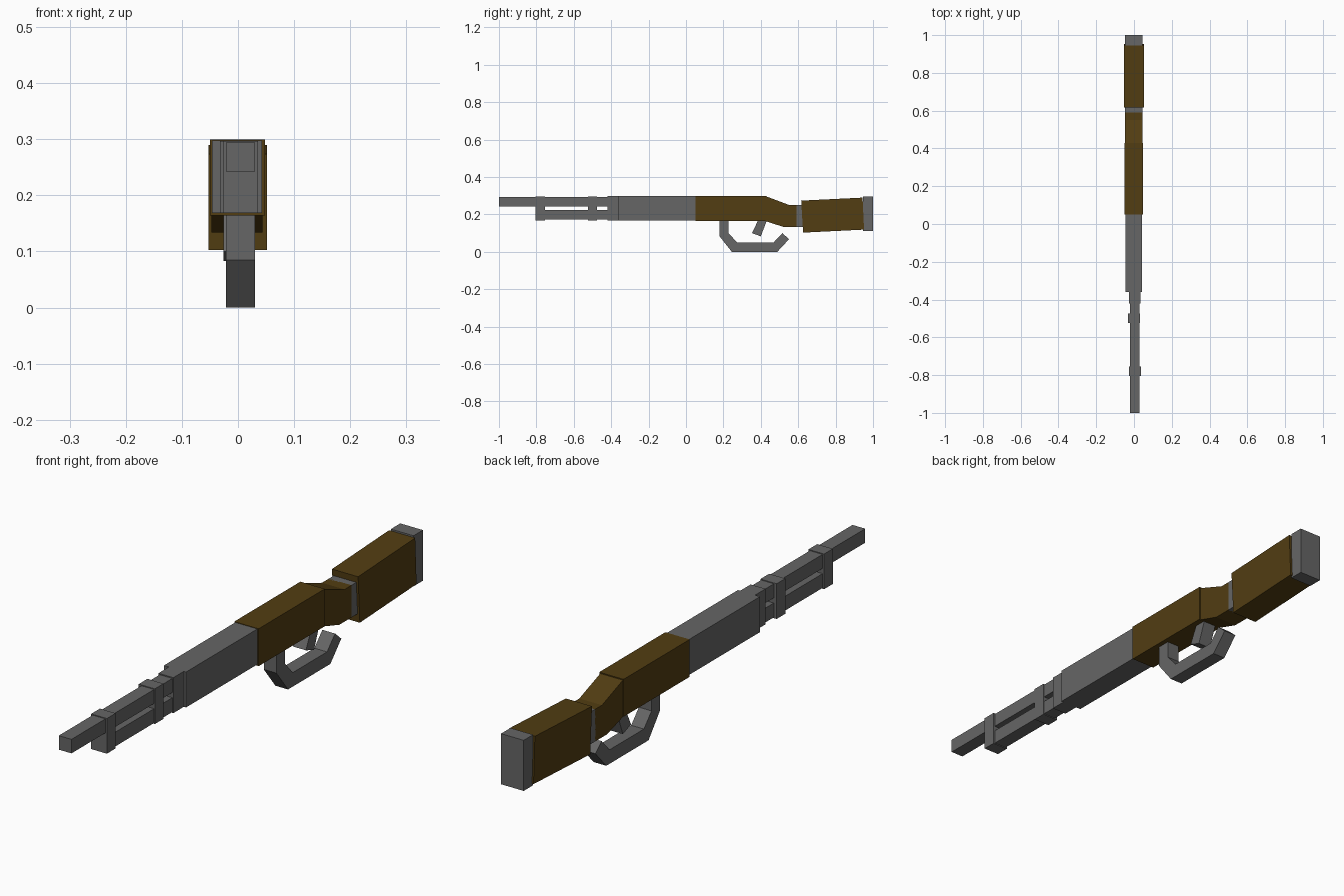
import bpy, bmesh

cube = bpy.data.objects.get("Cube")
if cube:
    bpy.data.objects.remove(cube, do_unlink=True)


def material(name, rgb):
    m = bpy.data.materials.new(name)
    m.use_nodes = True
    m.diffuse_color = (*rgb, 1)
    bsdf = next(n for n in m.node_tree.nodes if n.type == 'BSDF_PRINCIPLED')
    bsdf.inputs["Base Color"].default_value = (*rgb, 1)
    bsdf.inputs["Roughness"].default_value = 0.8
    return m


STEEL = material("dark grey steel", (0.133, 0.133, 0.133))
WOOD = material("brown wood", (0.085, 0.047, 0.006))


def plate(name, profile, x0, x1, mat):
    """Extrude a side profile of (y, z) points from x0 to x1."""
    bm = bmesh.new()
    face = bm.faces.new([bm.verts.new((x0, y, z)) for y, z in profile])
    ext = bmesh.ops.extrude_face_region(bm, geom=[face])
    moved = [g for g in ext["geom"] if isinstance(g, bmesh.types.BMVert)]
    bmesh.ops.translate(bm, vec=(x1 - x0, 0, 0), verts=moved)
    bmesh.ops.recalc_face_normals(bm, faces=bm.faces)
    mesh = bpy.data.meshes.new(name)
    bm.to_mesh(mesh)
    bm.free()
    mesh.materials.append(mat)
    obj = bpy.data.objects.new(name, mesh)
    bpy.context.collection.objects.link(obj)
    return obj


def box(name, y0, y1, z0, z1, x0, x1, mat):
    return plate(name, [(y0, z0), (y1, z0), (y1, z1), (y0, z1)], x0, x1, mat)


# Barrel, magazine tube and the bands that join them
box("barrel", -1.0, -0.35, 0.243, 0.294, -0.021, 0.03, STEEL)
box("magazine_tube", -0.80, -0.35, 0.172, 0.224, -0.021, 0.03, STEEL)
box("front_band", -0.805, -0.755, 0.169, 0.297, -0.027, 0.036, STEEL)
box("middle_band", -0.525, -0.475, 0.169, 0.297, -0.032, 0.033, STEEL)
box("rear_band", -0.42, -0.355, 0.169, 0.298, -0.026, 0.034, STEEL)

# Receiver and wooden body
box("receiver", -0.36, 0.06, 0.169, 0.298, -0.046, 0.043, STEEL)
box("wooden_body", 0.05, 0.43, 0.164, 0.30, -0.05, 0.048, WOOD)

# Sloping grip behind the body
plate("grip", [(0.425, 0.164), (0.52, 0.134), (0.59, 0.134), (0.59, 0.251),
               (0.55, 0.251), (0.425, 0.298)], -0.047, 0.044, WOOD)

# Shoulder stock with steel collar and butt plate
box("stock_collar", 0.585, 0.63, 0.134, 0.251, -0.047, 0.044, STEEL)
plate("shoulder_stock", [(0.626, 0.103), (0.952, 0.119), (0.944, 0.29),
                         (0.616, 0.274)], -0.053, 0.052, WOOD)
box("butt_plate", 0.946, 1.0, 0.111, 0.295, -0.047, 0.044, STEEL)

# Trigger and its open guard
plate("trigger", [(0.353, 0.10), (0.40, 0.083), (0.433, 0.17), (0.386, 0.17)],
      -0.026, 0.026, STEEL)
plate("trigger_guard", [(0.178, 0.17), (0.178, 0.085), (0.245, 0.0),
                        (0.488, 0.0), (0.551, 0.068), (0.515, 0.10),
                        (0.469, 0.051), (0.272, 0.051), (0.228, 0.10),
                        (0.228, 0.17)], -0.021, 0.03, STEEL)
